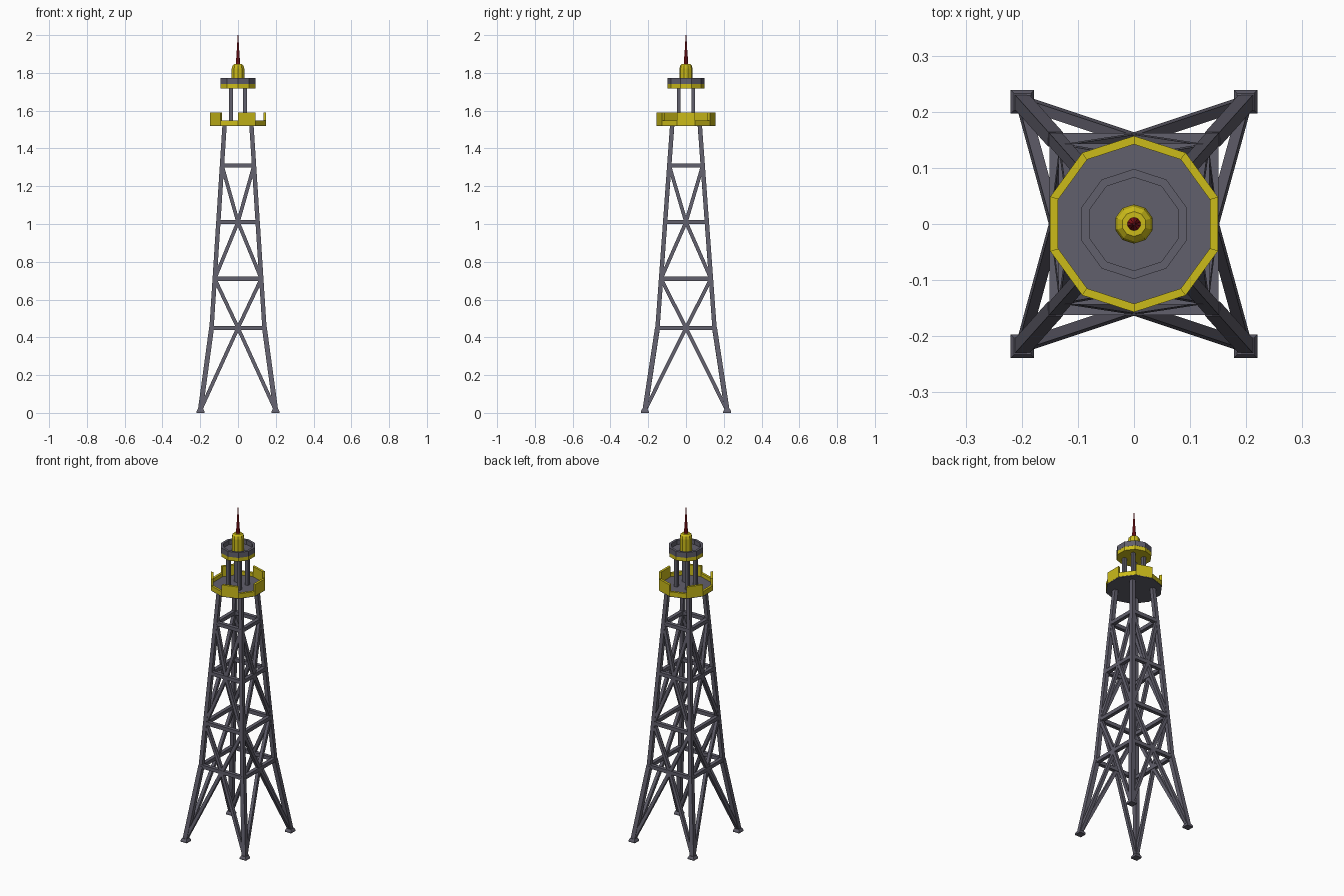
import bpy, bmesh
from math import cos, sin, radians
from mathutils import Vector

if "Cube" in bpy.data.objects:
    bpy.data.objects.remove(bpy.data.objects["Cube"])


def material(name, rgb):
    m = bpy.data.materials.new(name)
    m.diffuse_color = (*rgb, 1)
    m.use_nodes = True
    m.node_tree.nodes["Principled BSDF"].inputs["Base Color"].default_value = m.diffuse_color
    return m


SLATE = material("slate", (0.12, 0.115, 0.15))
YELLOW = material("yellow", (0.60, 0.50, 0.01))
RED = material("red", (0.35, 0.01, 0.015))


def finish(bm, name, mat):
    bmesh.ops.recalc_face_normals(bm, faces=bm.faces)
    me = bpy.data.meshes.new(name)
    bm.to_mesh(me)
    bm.free()
    me.materials.append(mat)
    ob = bpy.data.objects.new(name, me)
    bpy.context.collection.objects.link(ob)
    return ob


def loft(bm, rings):
    """Closed solid through a list of vertex rings."""
    vs = [[bm.verts.new(p) for p in r] for r in rings]
    n = len(vs[0])
    for a, b in zip(vs, vs[1:]):
        for i in range(n):
            j = (i + 1) % n
            bm.faces.new((a[i], a[j], b[j], b[i]))
    bm.faces.new(vs[0][::-1])
    bm.faces.new(vs[-1])


def beam(bm, a, b, w, ref):
    a, b = Vector(a), Vector(b)
    d = (b - a).normalized()
    s = d.cross(Vector(ref)).normalized() * w / 2
    t = s.cross(d).normalized() * w / 2
    corners = (s + t, t - s, -s - t, s - t)
    loft(bm, [[p + c for c in corners] for p in (a, b)])


def decagon(r, z):
    return [(r * cos(radians(18 + 36 * k)), r * sin(radians(18 + 36 * k)), z)
            for k in range(10)]


def lathe10(name, profile, mat):
    bm = bmesh.new()
    loft(bm, [decagon(r, z) for r, z in profile])
    return finish(bm, name, mat)


def wall(bm, k, r_in, r_out, z0, z1):
    """One straight wall segment of a ten-sided rim."""
    a, b = radians(36 * k - 18), radians(36 * k + 18)
    loft(bm, [[(r * cos(t), r * sin(t), z)
               for r, t in ((r_in, a), (r_out, a), (r_out, b), (r_in, b))]
              for z in (z0, z1)])


# leg half-widths by height
FOOT, KNEE, TOP = Vector((.2, .218, 0.01)), Vector((.14, .151, .45)), Vector((.071, .073, 1.525))


def leg_at(z):
    if z < KNEE.z:
        return FOOT.lerp(KNEE, (z - FOOT.z) / (KNEE.z - FOOT.z))
    return KNEE.lerp(TOP, (z - KNEE.z) / (TOP.z - KNEE.z))


# legs, feet and upper posts, one per corner
legs, feet, posts = bmesh.new(), bmesh.new(), bmesh.new()
for sx in (-1, 1):
    for sy in (-1, 1):
        m = Vector((sx, sy, 1))
        beam(legs, FOOT * m, KNEE * m, .026, (0, 1, 0))
        beam(legs, KNEE * m, TOP * m, .023, (0, 1, 0))
        loft(feet, [[(sx * .199 + h * i, sy * .218 + h * j, z)
                     for i, j in ((-1, -1), (1, -1), (1, 1), (-1, 1))]
                    for h, z in ((.021, 0), (.021, .008), (.015, .02))])
        beam(posts, (.037 * sx, .038 * sy, 1.52), (.037 * sx, .038 * sy, 1.725), .019, (0, 1, 0))
finish(legs, "tower_legs", SLATE)
finish(feet, "feet", SLATE)
finish(posts, "upper_posts", SLATE)

# horizontal rails and zigzag braces on all four sides
rails, braces = bmesh.new(), bmesh.new()
LEVELS = (0.012, .45, .71, 1.01, 1.31)
for s in (-1, 1):
    for z in LEVELS[1:]:
        p = leg_at(z)
        beam(rails, (-p.x, s * p.y, z), (p.x, s * p.y, z), .022, (0, 1, 0))
        beam(rails, (s * p.x, -p.y, z), (s * p.x, p.y, z), .022, (1, 0, 0))
    for i in range(4):
        # even levels meet the legs, odd levels meet mid-rail
        lo, hi = leg_at(LEVELS[i]), leg_at(LEVELS[i + 1])
        f0, f1 = (1, 0) if i % 2 == 0 else (0, 1)
        for t in (-1, 1):
            beam(braces, (t * f0 * lo.x, s * lo.y, lo.z), (t * f1 * hi.x, s * hi.y, hi.z), .019, (0, 1, 0))
            beam(braces, (s * lo.x, t * f0 * lo.y, lo.z), (s * hi.x, t * f1 * hi.y, hi.z), .019, (1, 0, 0))
finish(rails, "cross_rails", SLATE)
finish(braces, "braces", SLATE)

# lower deck with alternating high and low wall panels
lathe10("lower_deck_floor", [(.156, 1.518), (.156, 1.527)], SLATE)
bm = bmesh.new()
for k in range(10):
    wall(bm, k, .142, .157, 1.522, 1.59 if k % 2 == 0 else 1.549)
finish(bm, "lower_deck_wall", YELLOW)

# upper deck
lathe10("upper_deck_base", [(.097, 1.717), (.097, 1.74)], YELLOW)
lathe10("upper_deck_floor", [(.09, 1.738), (.09, 1.745)], SLATE)
bm = bmesh.new()
for k in range(10):
    wall(bm, k, .083, .098, 1.74, 1.772)
finish(bm, "upper_deck_wall", SLATE)

# lantern and mast
lathe10("lantern", [(.035, 1.743), (.035, 1.822), (.031, 1.838), (.022, 1.847)], YELLOW)
lathe10("mast", [(.012, 1.845), (.009, 1.89), (.006, 1.93), (.002, 2.0)], RED)
